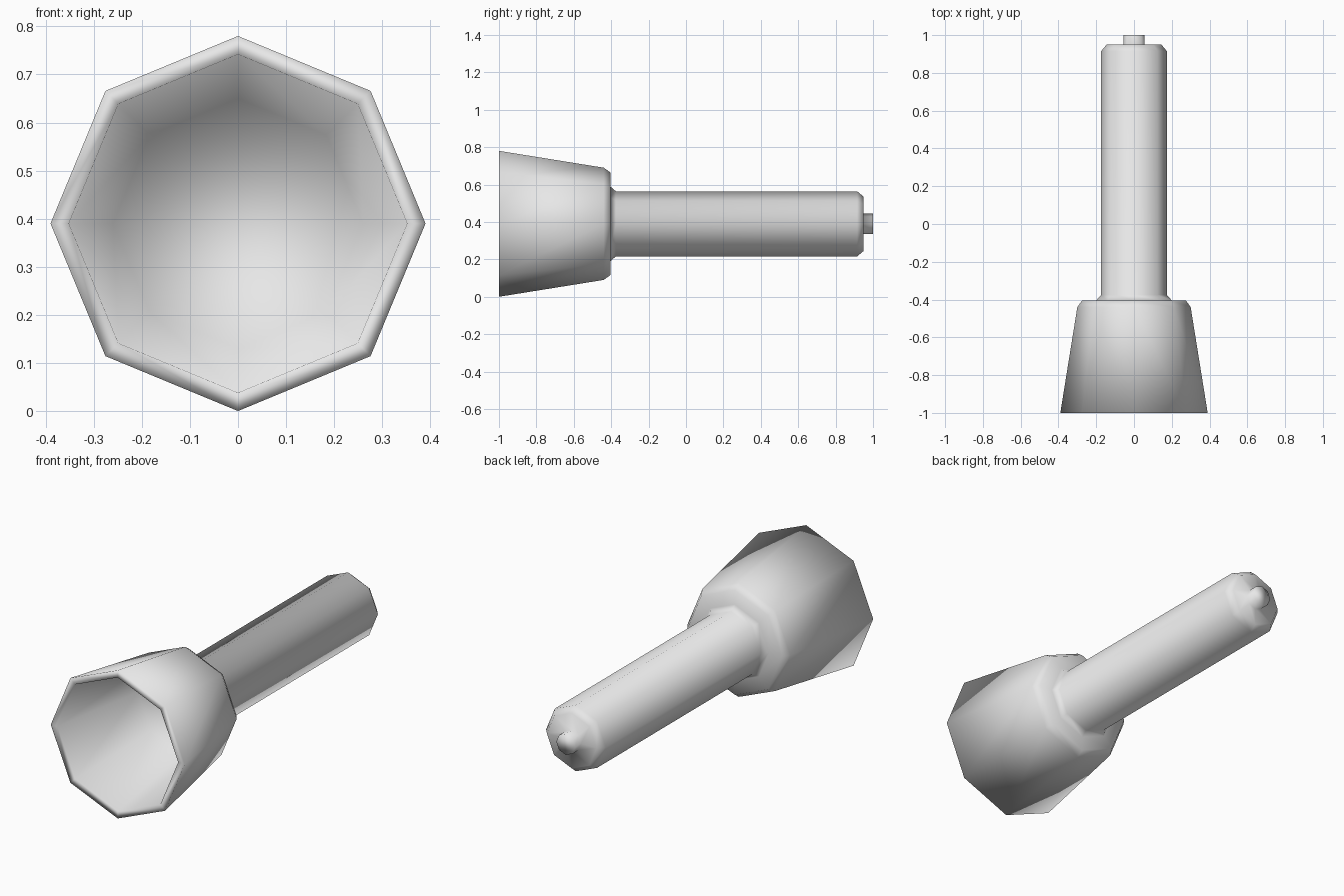
import bpy, bmesh
from math import cos, sin, pi

cube = bpy.data.objects.get("Cube")
if cube:
    bpy.data.objects.remove(cube)

SIDES = 8
AXIS_Z = 0.39

grey = bpy.data.materials.new("plain_grey")
grey.use_nodes = True
colour = (0.8, 0.8, 0.8, 1)
grey.diffuse_color = colour
grey.node_tree.nodes["Principled BSDF"].inputs["Base Color"].default_value = colour


def turned_part(name, profile):
    """Turn (radius, y) points around the long axis and cap both ends."""
    bm = bmesh.new()
    rings = []
    for r, y in profile:
        angles = [2 * pi * i / SIDES for i in range(SIDES)]
        rings.append([bm.verts.new((r * cos(a), y, AXIS_Z + r * sin(a))) for a in angles])
    for a, b in zip(rings, rings[1:]):
        for i in range(SIDES):
            j = (i + 1) % SIDES
            bm.faces.new((a[i], a[j], b[j], b[i]))
    bm.faces.new(rings[0])
    bm.faces.new(rings[-1])
    bmesh.ops.recalc_face_normals(bm, faces=bm.faces)
    for f in bm.faces:
        f.smooth = True
    mesh = bpy.data.meshes.new(name)
    bm.to_mesh(mesh)
    bm.free()
    mesh.materials.append(grey)
    obj = bpy.data.objects.new(name, mesh)
    bpy.context.collection.objects.link(obj)
    return obj


# One continuous body, from the cup floor round the rim to the tip
cup_inside = [(0.26, -0.46), (0.352, -1.0)]
cup_outside = [(0.39, -1.0), (0.30, -0.44), (0.275, -0.405)]
shaft = [(0.20, -0.405), (0.174, -0.375), (0.174, 0.915), (0.145, 0.95)]
tip = [(0.055, 0.95), (0.055, 1.0)]
turned_part("cup_and_shaft", cup_inside + cup_outside + shaft + tip)
